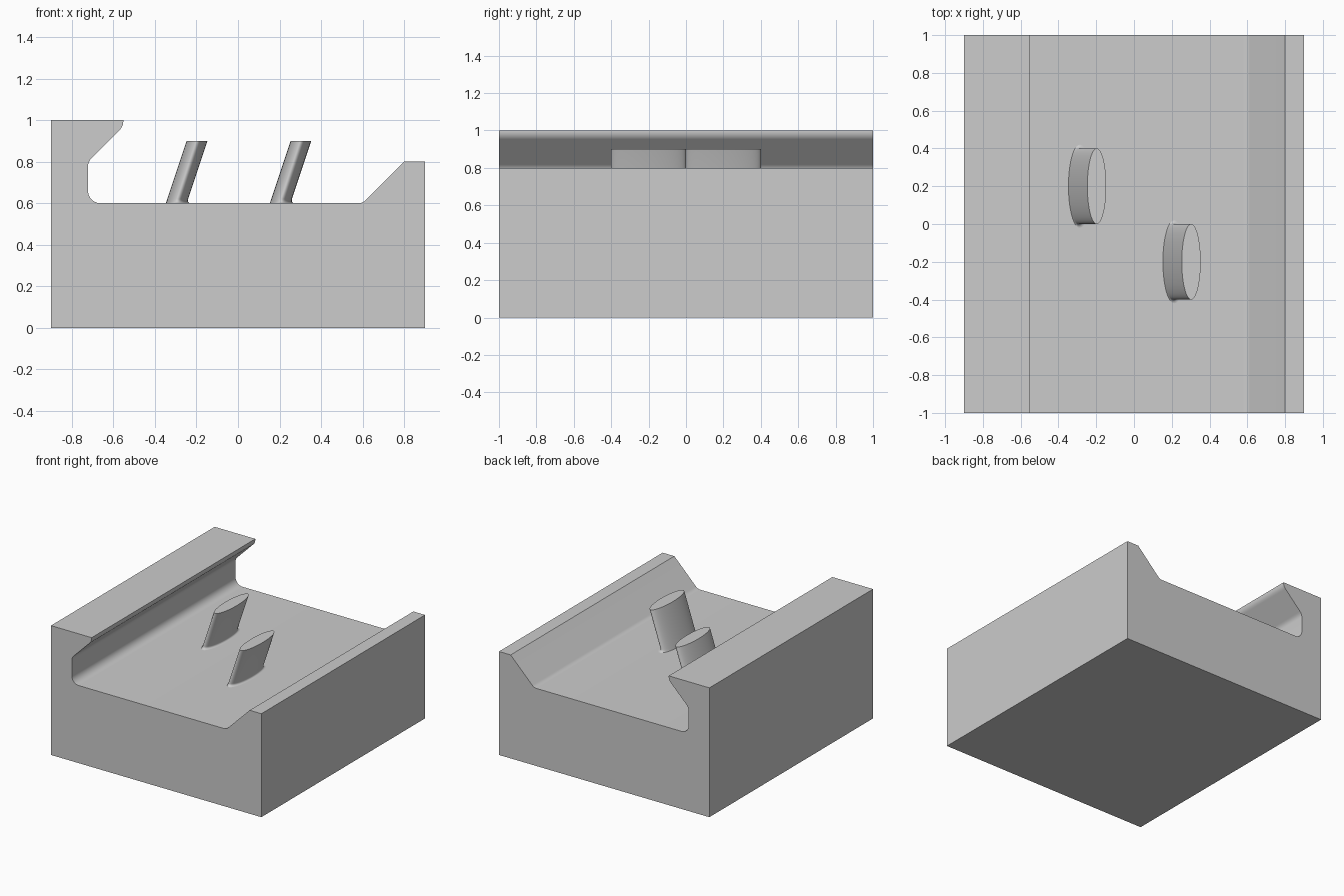
import bpy
import bmesh
import math
from mathutils import Vector

cube = bpy.data.objects.get("Cube")
if cube:
    bpy.data.objects.remove(cube, do_unlink=True)

GREY = (0.604, 0.604, 0.604, 1)
grey = bpy.data.materials.new("light grey")
grey.use_nodes = True
grey.diffuse_color = GREY
grey.node_tree.nodes["Principled BSDF"].inputs["Base Color"].default_value = GREY


def finish(name, bm, angle=30):
    """Turn a bmesh into a named, shaded object."""
    bmesh.ops.recalc_face_normals(bm, faces=bm.faces)
    mesh = bpy.data.meshes.new(name)
    bm.to_mesh(mesh)
    bm.free()
    mesh.materials.append(grey)
    obj = bpy.data.objects.new(name, mesh)
    bpy.context.collection.objects.link(obj)
    bpy.ops.object.select_all(action='DESELECT')
    obj.select_set(True)
    bpy.context.view_layer.objects.active = obj
    bpy.ops.object.shade_smooth_by_angle(angle=math.radians(angle))


def rounded(corners, steps=8):
    """Replace each (x, z, radius) corner by a tangent arc."""
    points = []
    for i, (x, z, r) in enumerate(corners):
        p = Vector((x, z))
        if r == 0:
            points.append(p)
            continue
        a = (Vector(corners[i - 1][:2]) - p).normalized()
        b = (Vector(corners[(i + 1) % len(corners)][:2]) - p).normalized()
        half = a.angle(b) / 2
        centre = p + (a + b).normalized() * (r / math.sin(half))
        start = p + a * (r / math.tan(half)) - centre
        end = p + b * (r / math.tan(half)) - centre
        for k in range(steps + 1):
            direction = start.lerp(end, k / steps).normalized()
            points.append(centre + direction * r)
    return points


def extrude_profile(name, points, y0, y1):
    """Extrude an (x, z) outline along y."""
    bm = bmesh.new()
    front = [bm.verts.new((p.x, y0, p.y)) for p in points]
    back = [bm.verts.new((p.x, y1, p.y)) for p in points]
    bm.faces.new(front)
    bm.faces.new(back)
    for i in range(len(points)):
        j = (i + 1) % len(points)
        bm.faces.new((front[i], front[j], back[j], back[i]))
    finish(name, bm)


# Block with a hooked left wall, flat floor and sloped right lip
extrude_profile("base_block", rounded([
    (-0.9, 0, 0), (0.9, 0, 0), (0.9, 0.8, 0), (0.8, 0.8, 0),
    (0.6, 0.6, 0.05), (-0.722, 0.6, 0.06), (-0.722, 0.8, 0.06),
    (-0.552, 0.97, 0.06), (-0.552, 1, 0), (-0.9, 1, 0)]), -1, 1)


def slanted_peg(name, x, y):
    """Sheared elliptical column with a small fillet at its foot."""
    sides = 64
    floor, top, radius = 0.6, 0.9, 0.02
    levels = [(floor - 0.02, radius)]
    for k in range(6):
        a = math.pi / 2 * k / 5
        levels.append((floor + radius * (1 - math.cos(a)),
                       radius * (1 - math.sin(a))))
    levels.append((top, 0))
    bm = bmesh.new()
    rings = []
    for z, grow in levels:
        # the fillet only widens the overhanging side of the thin axis
        centre = x + (z - top) / 3 + grow / 2
        rx, ry = 0.05 + grow / 2, 0.2 + grow
        rings.append([bm.verts.new((
            centre + rx * math.cos(math.tau * i / sides),
            y + ry * math.sin(math.tau * i / sides), z))
            for i in range(sides)])
    for low, high in zip(rings, rings[1:]):
        for i in range(sides):
            j = (i + 1) % sides
            bm.faces.new((low[i], low[j], high[j], high[i]))
    bm.faces.new(rings[0])
    bm.faces.new(rings[-1])
    finish(name, bm, 50)


slanted_peg("back_peg", -0.197, 0.2)
slanted_peg("front_peg", 0.303, -0.2)
